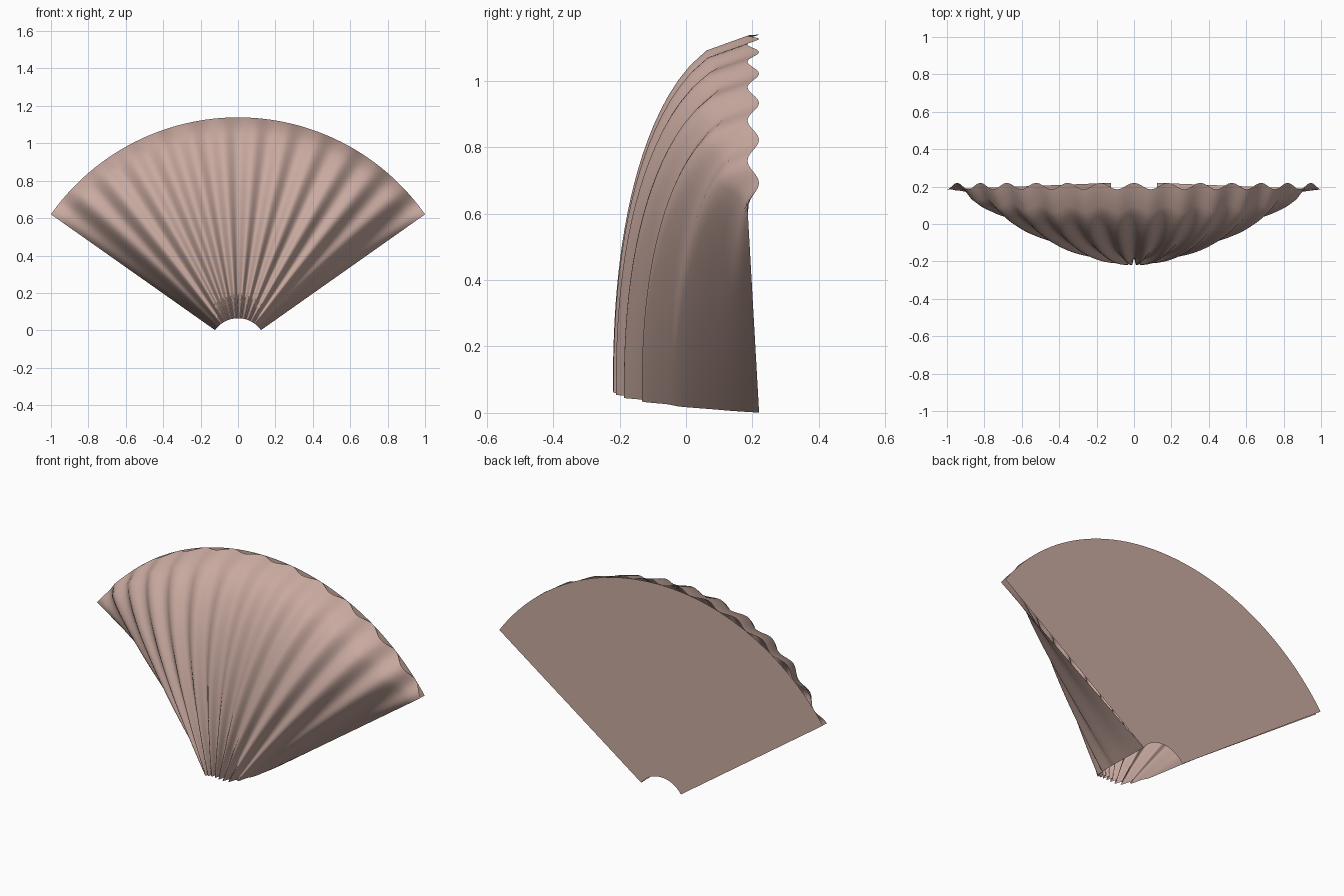
import bpy, math

if "Cube" in bpy.data.objects:
    bpy.data.objects.remove(bpy.data.objects["Cube"])

HALF = math.radians(54.8)      # half opening angle of the fan
R_IN, R_OUT = 0.15, 1.224
APEX_Z = -0.0855
RIBS, PER_RIB, RINGS = 13, 10, 24
BACK_Y = 0.22

mat = bpy.data.materials.new("shell_pink")
mat.diffuse_color = (0.58, 0.40, 0.35, 1)
mat.use_nodes = True
mat.node_tree.nodes["Principled BSDF"].inputs["Base Color"].default_value = mat.diffuse_color


def shell_y(t, s):
    """Domed depth plus radial ribs; t runs hinge to rim, s runs -1 to 1 across."""
    a = abs(s)
    dome = 0.405 * max(0, 1 - t ** 2.3) ** 0.5 * max(0, 1 - a ** 4) ** 0.9
    wave = 0.5 - 0.5 * math.cos(math.pi * s * RIBS)
    amp = 0.035 * (t + (1 - t) * (1 - a ** 4))
    return BACK_Y - dome - amp * wave


def fan(name, rings, cols, depth):
    verts, faces = [], []
    for i in range(rings + 1):
        t = i / rings
        r = R_IN + (R_OUT - R_IN) * t
        for j in range(cols + 1):
            s = 2 * j / cols - 1
            verts.append((r * math.sin(s * HALF), depth(t, s),
                          APEX_Z + r * math.cos(s * HALF)))
    w = cols + 1
    for i in range(rings):
        for j in range(cols):
            k = i * w + j
            faces.append((k, k + 1, k + w + 1, k + w))
    mesh = bpy.data.meshes.new(name)
    mesh.from_pydata(verts, [], faces)
    mesh.materials.append(mat)
    mesh.shade_smooth()
    obj = bpy.data.objects.new(name, mesh)
    bpy.context.collection.objects.link(obj)
    return obj


# Ribbed domed front, open at the hinge
fan("ribbed_shell", RINGS, RIBS * PER_RIB, shell_y)

# Flat back with the same fan outline, facing +y
back = fan("flat_back", 1, RIBS * PER_RIB, lambda t, s: BACK_Y)
back.data.flip_normals()
